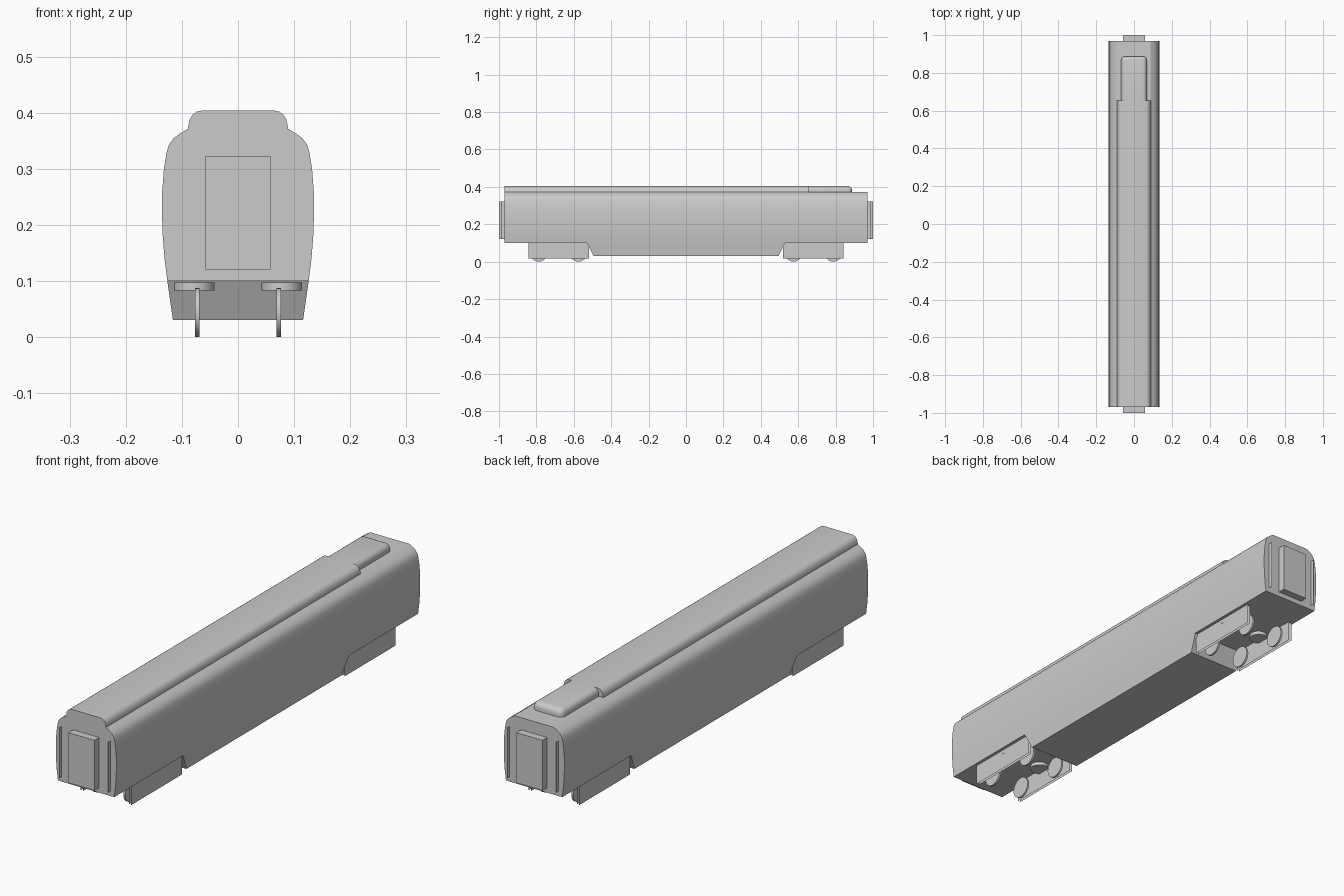
import bpy, bmesh, math
from mathutils import Matrix

if "Cube" in bpy.data.objects:
    bpy.data.objects.remove(bpy.data.objects["Cube"])


def finish(bm, name, weld=True):
    if weld:
        bmesh.ops.remove_doubles(bm, verts=bm.verts, dist=1e-5)
    bmesh.ops.recalc_face_normals(bm, faces=bm.faces)
    me = bpy.data.meshes.new(name)
    bm.to_mesh(me)
    bm.free()
    ob = bpy.data.objects.new(name, me)
    bpy.context.collection.objects.link(ob)
    bpy.ops.object.select_all(action='DESELECT')
    ob.select_set(True)
    bpy.context.view_layer.objects.active = ob
    bpy.ops.object.shade_smooth_by_angle(angle=math.radians(30))
    return ob


def extrude_profile(bm, half, y0, y1):
    """Mirror a right-hand half profile and run it along y, open underneath."""
    pts = half + [(-x, z) for x, z in reversed(half)]
    a = [bm.verts.new((x, y0, z)) for x, z in pts]
    b = [bm.verts.new((x, y1, z)) for x, z in pts]
    for i in range(len(pts) - 1):
        bm.faces.new((a[i], a[i + 1], b[i + 1], b[i]))
    bm.faces.new(a)
    bm.faces.new(b)


def box(bm, x0, x1, y0, y1, z0, z1):
    m = Matrix.Translation(((x0 + x1) / 2, (y0 + y1) / 2, (z0 + z1) / 2)) \
        @ Matrix.Diagonal((x1 - x0, y1 - y0, z1 - z0, 1))
    bmesh.ops.create_cube(bm, size=1, matrix=m)


def quad_x(bm, x, y0, y1, z0, z1):
    bm.faces.new([bm.verts.new((x, y, z)) for y, z in
                  ((y0, z0), (y1, z0), (y1, z1), (y0, z1))])


# Car body shell
bm = bmesh.new()
extrude_profile(bm, [(.126, .1), (.131, .14), (.1345, .185), (.1355, .225), (.135, .26),
                     (.132, .3), (.127, .33), (.123, .343), (.115, .354), (.103, .363),
                     (.088, .372)], -.97, .97)
# Underfloor with the lowered skirt between the bogies
stations = [(-.97, .1, .126), (-.53, .1, .126), (-.495, .03, .116),
            (.495, .03, .116), (.53, .1, .126), (.97, .1, .126)]
rows = [(bm.verts.new((-w, y, z)), bm.verts.new((w, y, z))) for y, z, w in stations]
for p, q in zip(rows, rows[1:]):
    bm.faces.new((p[0], p[1], q[1], q[0]))
for s in (0, 1):
    bm.faces.new([rows[i][s] for i in (1, 2, 3, 4)])
finish(bm, "car_body")

# Raised roof
bm = bmesh.new()
extrude_profile(bm, [(.089, .37), (.0885, .378), (.086, .388), (.081, .396),
                     (.073, .402), (.063, .404)], -.97, .655)
finish(bm, "raised_roof")

# Narrow rounded roof pod behind it
bm = bmesh.new()
box(bm, -.068, .068, .655, .888, .365, .404)
edges = []
for e in bm.edges:
    mid = (e.verts[0].co + e.verts[1].co) / 2
    back, top, front = mid.y > .88, mid.z > .4, mid.y < .66
    side = abs(mid.x) > .06
    if (top and not front) or (back and side):
        edges.append(e)
bmesh.ops.bevel(bm, geom=edges, offset=.022, segments=5, profile=.5, affect='EDGES')
finish(bm, "roof_pod")

for s, end in ((-1, "front"), (1, "rear")):
    # Gangway connection
    bm = bmesh.new()
    box(bm, -.058, .058, min(s * .97, s), max(s * .97, s), .12, .323)
    finish(bm, end + "_gangway")

    # Thin fins beside the gangway
    bm = bmesh.new()
    for x in (-.109, .109):
        quad_x(bm, x, s * .97, s * .986, .12, .323)
    finish(bm, end + "_end_fins")

    # Bogie side frames
    c = s * .681
    bm = bmesh.new()
    for x in (-.113, -.102, .102, .113):
        quad_x(bm, x, c - .162, c + .162, .016, .1)
    finish(bm, end + "_bogie_frames")

    # Wheels
    bm = bmesh.new()
    for x in (-.073, .073):
        for dy in (-.106, .106):
            bmesh.ops.create_cone(bm, cap_ends=True, segments=32, radius1=.0435,
                                  radius2=.0435, depth=.008,
                                  matrix=Matrix.Translation((x, c + dy, .0435))
                                  @ Matrix.Rotation(math.pi / 2, 4, 'Y'))
    finish(bm, end + "_wheels")

    # Suspension springs
    bm = bmesh.new()
    for x in (-.078, .078):
        bmesh.ops.create_cone(bm, cap_ends=True, segments=32, radius1=.036,
                              radius2=.036, depth=.014,
                              matrix=Matrix.Translation((x, c, .09)))
    finish(bm, end + "_springs")
